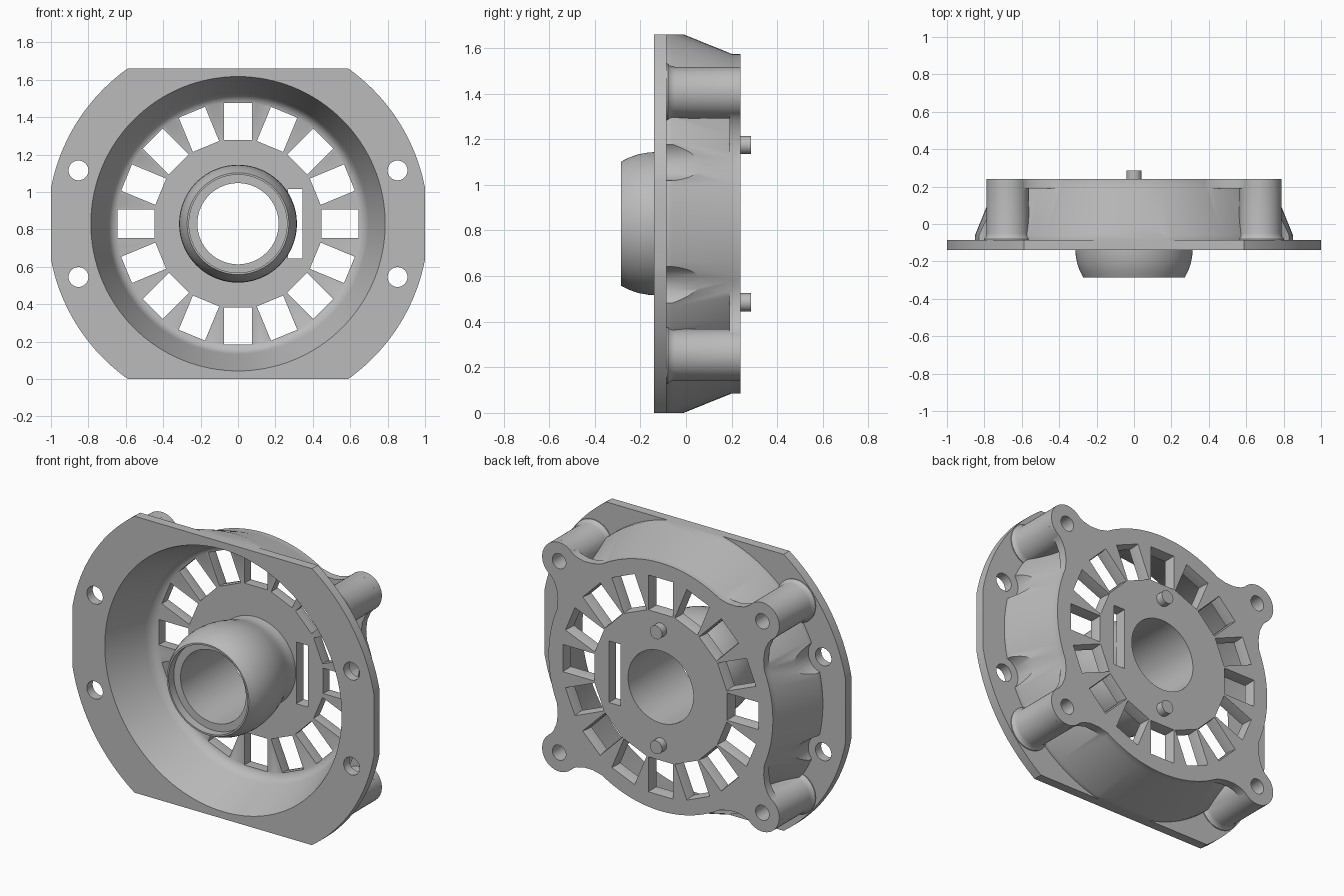
import bpy, bmesh
from math import sin, cos, pi, sqrt, radians, atan2, hypot
from mathutils import Matrix

if "Cube" in bpy.data.objects:
    bpy.data.objects.remove(bpy.data.objects["Cube"], do_unlink=True)

MID = 0.83          # height of the main axis, also half the flange height
BACK = 0.24         # rear face
FLANGE_BACK = -0.085

grey = bpy.data.materials.new("plain grey")
grey.use_nodes = True
grey.diffuse_color = (0.5, 0.5, 0.5, 1)
grey.node_tree.nodes["Principled BSDF"].inputs["Base Color"].default_value = (0.5, 0.5, 0.5, 1)


def finish(bm, name):
    bmesh.ops.recalc_face_normals(bm, faces=bm.faces)
    mesh = bpy.data.meshes.new(name)
    bm.to_mesh(mesh)
    bm.free()
    mesh.materials.append(grey)
    obj = bpy.data.objects.new(name, mesh)
    bpy.context.collection.objects.link(obj)
    return obj


def loft(bm, rings, closed=False):
    """Skin a list of equal-length point rings, capped or joined end to end."""
    loops = [[bm.verts.new(p) for p in ring] for ring in rings]
    n = len(loops[0])
    pairs = list(zip(loops, loops[1:]))
    if closed:
        pairs.append((loops[-1], loops[0]))
    else:
        bm.faces.new(loops[0])
        bm.faces.new(loops[-1])
    for a, b in pairs:
        for i in range(n):
            j = (i + 1) % n
            bm.faces.new((a[i], a[j], b[j], b[i]))


def revolve(name, profile, x=0, z=0, n=128, closed=False):
    """Spin (radius, y) pairs about an axis along y."""
    bm = bmesh.new()
    loft(bm, [[(x + r * cos(2 * pi * i / n), y, z + r * sin(2 * pi * i / n))
               for i in range(n)] for r, y in profile], closed)
    return finish(bm, name)


def rod(name, r, y0, y1, x=0, z=0, n=40):
    return revolve(name, [(r, y0), (r, y1)], x, z, n)


def prism(name, outline, y0, y1):
    bm = bmesh.new()
    loft(bm, [[(x, y, z) for x, z in outline] for y in (y0, y1)])
    return finish(bm, name)


def combine(target, tool, operation):
    mod = target.modifiers.new("combine", 'BOOLEAN')
    mod.operation = operation
    mod.solver = 'EXACT'
    mod.object = tool
    bpy.context.view_layer.objects.active = target
    bpy.ops.object.modifier_apply(modifier=mod.name)
    bpy.data.objects.remove(tool, do_unlink=True)


# Flange outline: a disc trimmed flat on four sides
def flange_outline(radius=1.018):
    side = atan2(sqrt(radius ** 2 - 1), 1)
    top = atan2(MID, sqrt(radius ** 2 - MID ** 2))
    arc = [side + (top - side) * i / 24 for i in range(25)]
    quarter = [(radius * cos(a), radius * sin(a)) for a in arc]
    half = quarter + [(-x, z) for x, z in reversed(quarter)]
    return half + [(-x, -z) for x, z in half]


# Tapered housing, trimmed to the flange outline
housing = revolve("vented_housing", [(0.85, -0.11), (0.85, -0.06), (0.745, 0.2), (0.745, BACK)])
combine(housing, prism("trim", flange_outline(), -0.3, 0.4), 'INTERSECT')

quadrants = [(sx, sz) for sx in (1, -1) for sz in (1, -1)]
HOLE_X, HOLE_Z = 0.853, 0.285
POST_X, POST_Z, POST_R = 0.675, 0.575, 0.113

# Screw clearance pockets beside the flange holes
for sx, sz in quadrants:
    combine(housing, rod("pocket", 0.1, FLANGE_BACK, 0.3, sx * HOLE_X, sz * HOLE_Z), 'DIFFERENCE')

combine(housing, prism("flange", flange_outline(), -0.14, FLANGE_BACK), 'UNION')


# Ear: flared plate that blends the post into the rear rim
def ear_outline(sx, sz):
    reach = hypot(POST_X, POST_Z)
    tilt = atan2(POST_Z, POST_X)
    tip = [(reach + POST_R * cos(a), POST_R * sin(a))
           for a in (radians(-100 + 200 * i / 24) for i in range(25))]
    flare = [(0.66, 0.25), (0.705, 0.235), (0.745, 0.18), (0.79, 0.14), (0.835, 0.118)]
    pts = [(u, -v) for u, v in flare] + tip + flare[::-1]
    return [(sx * (u * cos(tilt) - v * sin(tilt)), sz * (u * sin(tilt) + v * cos(tilt)))
            for u, v in pts]


for sx, sz in quadrants:
    px, pz = sx * POST_X, sz * POST_Z
    post = [(POST_R + 0.015, -0.11), (POST_R + 0.015, -0.08), (POST_R + 0.005, -0.07),
            (POST_R, -0.05), (POST_R, 0.21)]
    combine(housing, revolve("post", post, px, pz, 48), 'UNION')
    combine(housing, prism("ear", ear_outline(sx, sz), 0.19, BACK), 'UNION')

# Bowl-shaped cavity with a rounded floor corner
FLOOR = 0.17
combine(housing, revolve("bowl", [
    (0.79, -0.2), (0.787, -0.14), (0.697, 0.115), (0.688, 0.14),
    (0.672, 0.158), (0.65, FLOOR)]), 'DIFFERENCE')

# Sixteen radial vents, slightly flared at the rear
bm = bmesh.new()
for k in range(16):
    part = bmesh.new()
    rings = []
    for y, grow in ((0.1, 0), (0.205, 0), (0.26, 0.009)):
        w, r0, r1 = 0.076 + grow, 0.447 - grow, 0.645 + grow
        rings.append([(r0, y, -w), (r1, y, -w), (r1, y, w), (r0, y, w)])
    loft(part, rings)
    part.transform(Matrix.Rotation(2 * pi * k / 16, 4, 'Y'))
    temp = bpy.data.meshes.new("temp")
    part.to_mesh(temp)
    part.free()
    bm.from_mesh(temp)
    bpy.data.meshes.remove(temp)
combine(housing, finish(bm, "vents"), 'DIFFERENCE')

# Central bore, side slot, flange holes and blind holes in the posts
combine(housing, rod("bore", 0.217, 0, 0.4, n=128), 'DIFFERENCE')
slot = [(0.268, -0.185), (0.345, -0.185), (0.345, 0.185), (0.268, 0.185)]
combine(housing, prism("slot", slot, 0.1, 0.4), 'DIFFERENCE')
for sx, sz in quadrants:
    combine(housing, rod("flange_hole", 0.053, -0.3, 0, sx * HOLE_X, sz * HOLE_Z), 'DIFFERENCE')
    combine(housing, rod("post_hole", 0.045, 0.04, 0.4, sx * POST_X, sz * POST_Z), 'DIFFERENCE')

# Barrel-shaped hub tube with a stepped mouth and a narrower neck
hub = revolve("hub_tube", [
    (0.217, 0.19), (0.217, -0.235), (0.262, -0.235), (0.262, -0.285), (0.272, -0.285),
    (0.29, -0.25), (0.304, -0.21), (0.312, -0.165), (0.315, -0.12), (0.312, -0.07),
    (0.304, -0.02), (0.291, 0.03), (0.275, 0.075), (0.264, 0.11), (0.262, 0.14),
    (0.266, 0.19)], closed=True)

# Locating pins on the rear face
pins = [rod(name, 0.04, 0.22, 0.285, 0, z, 32)
        for name, z in (("upper_pin", 0.345), ("lower_pin", -0.345))]

# Stand everything on the ground and smooth the round surfaces
bpy.ops.object.select_all(action='DESELECT')
for obj in [housing, hub] + pins:
    obj.data.transform(Matrix.Translation((0, 0, MID)))
    obj.select_set(True)
bpy.context.view_layer.objects.active = housing
bpy.ops.object.shade_smooth_by_angle(angle=radians(32))
